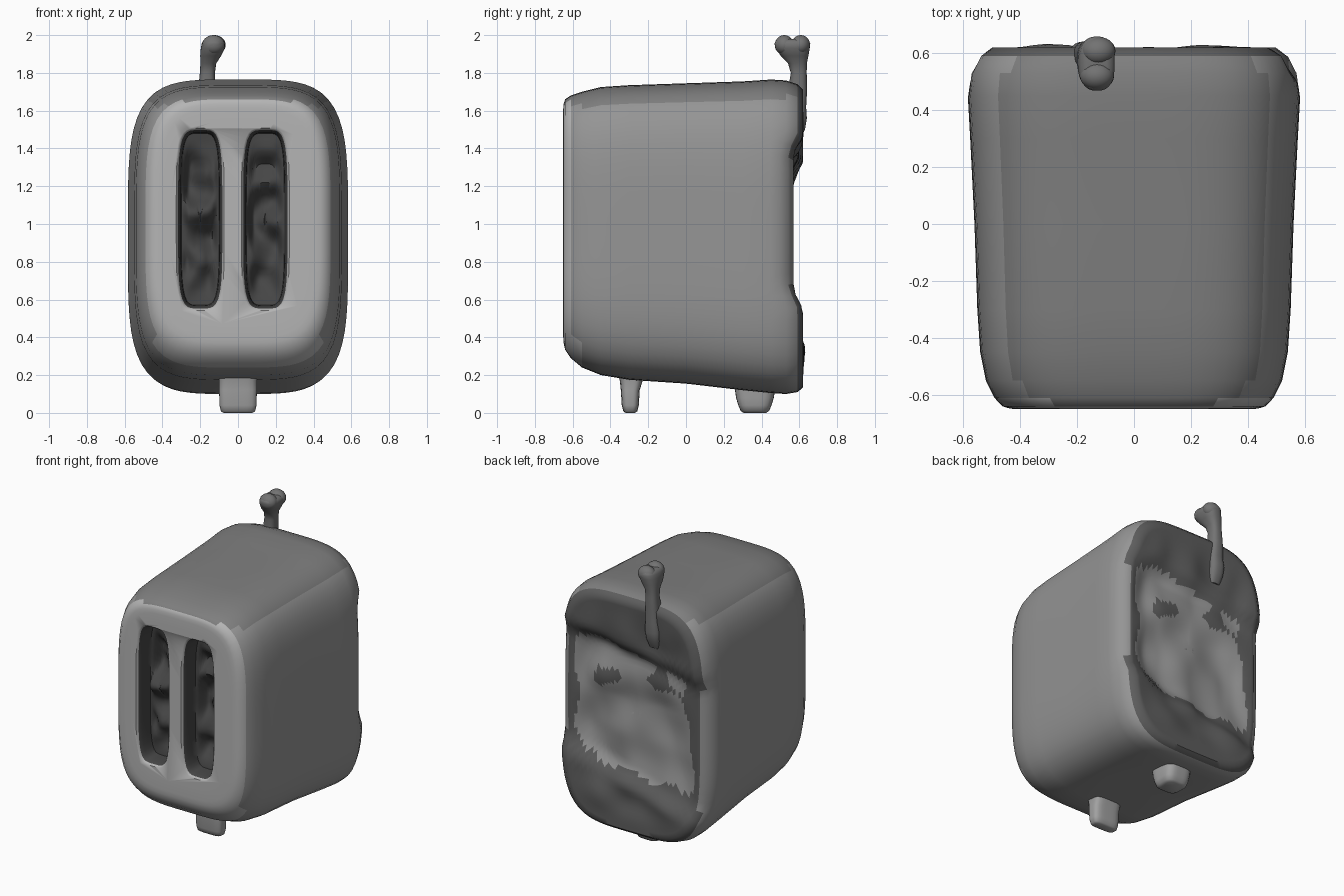
import bpy, bmesh, math
from mathutils import Vector, noise

if "Cube" in bpy.data.objects:
    bpy.data.objects.remove(bpy.data.objects["Cube"])


def oval(cx, cz, rx, rz, power, count):
    """Rounded-box outline in x and z."""
    pts = []
    for i in range(count):
        a = 2 * math.pi * (i + 0.5) / count
        c, s = math.cos(a), math.sin(a)
        r = (abs(c) ** power + abs(s) ** power) ** (-1 / power)
        pts.append((cx + rx * r * c, cz + rz * r * s))
    return pts


def loft(name, rings):
    """Skin a list of equal-sized rings and close both ends."""
    bm = bmesh.new()
    rows = [[bm.verts.new(p) for p in ring] for ring in rings]
    n = len(rows[0])
    for a, b in zip(rows, rows[1:]):
        for i in range(n):
            j = (i + 1) % n
            bm.faces.new((a[i], a[j], b[j], b[i]))
    bm.faces.new(rows[0])
    bm.faces.new(rows[-1])
    bmesh.ops.recalc_face_normals(bm, faces=bm.faces)
    mesh = bpy.data.meshes.new(name)
    bm.to_mesh(mesh)
    bm.free()
    obj = bpy.data.objects.new(name, mesh)
    bpy.context.collection.objects.link(obj)
    return obj


def smooth(obj, angle=45):
    bpy.ops.object.select_all(action='DESELECT')
    bpy.context.view_layer.objects.active = obj
    obj.select_set(True)
    bpy.ops.object.shade_smooth_by_angle(angle=math.radians(angle))


def grey(name, v):
    mat = bpy.data.materials.new(name)
    mat.diffuse_color = (v, v, v, 1)
    mat.use_nodes = True
    mat.node_tree.nodes["Principled BSDF"].inputs["Base Color"].default_value = mat.diffuse_color
    return mat


def step(a, b, t):
    t = min(1, max(0, (t - a) / (b - a)))
    return t * t * (3 - 2 * t)


# Body: sections run front to back as (y, half width, low z, high z)
sections = [(-.65, .36, .47, 1.54), (-.65, .41, .40, 1.61), (-.648, .435, .37, 1.635),
            (-.64, .462, .335, 1.66), (-.61, .49, .29, 1.68),
            (-.55, .52, .24, 1.70), (-.45, .54, .20, 1.725), (-.3, .55, .175, 1.735),
            (0, .56, .155, 1.745), (.3, .575, .12, 1.755), (.45, .583, .105, 1.765),
            (.53, .575, .10, 1.76), (.59, .545, .11, 1.74), (.62, .505, .135, 1.71)]


def back_y(x, z, y, inside):
    """Push the back panel in between its upper and lower lips, with dents."""
    w = step(.4, .62, y)
    hollow = step(.4, .54, z - .26 * x) * (1 - step(1.29, 1.41, z - .15 * x))
    dent = noise.noise(Vector((x * 4, 1.7, z * 4))) * .05 - .01
    return y - w * (.052 * hollow + inside * (.015 * hollow - dent))


rings = []
for y, w, lo, hi in sections:
    outline = oval(0, (lo + hi) / 2, w, (hi - lo) / 2, 4.2, 96)
    rings.append([(x, back_y(x, z, y, 0), z) for x, z in outline])
y, w, lo, hi = sections[-1]
for k in range(1, 24):
    s = 1 - k / 24
    outline = oval(0, (lo + hi) / 2, w * s, (hi - lo) / 2 * s, 4.2, 96)
    rings.append([(x, back_y(x, z, y, step(0, .3, 1 - s)), z) for x, z in outline])
body = loft("toaster_body", rings)

# Bread slots: flared cutters with a lumpy floor
for cx, seed in ((-.2, 3.1), (.145, 8.4)):
    rings = []
    for y, g in ((-.70, .03), (-.65, .012), (-.638, .002), (-.61, -.006), (-.57, -.012)):
        rings.append([(x, y, z) for x, z in oval(cx, 1.025, .115 + g, .47 + g, 4.5, 64)])
    for k in range(0, 14):
        s = 1 - k / 14
        ring = []
        for x, z in oval(cx, 1.025, .1 * s, .455 * s, 4.5, 64):
            lump = noise.noise(Vector((x * 6, seed, z * 7)))
            inner = step(0, .4, 1 - s)
            ring.append((x, -.53 + inner * (.02 + .13 * lump), z))
        rings.append(ring)
    cutter = loft("slot_cutter", rings)
    cutter.hide_render = True
    mod = body.modifiers.new("slot", 'BOOLEAN')
    mod.object = cutter
    mod.solver = 'EXACT'
    bpy.context.view_layer.objects.active = body
    bpy.ops.object.modifier_apply(modifier=mod.name)
    bpy.data.objects.remove(cutter)

# Shades of the body: sides, top, front, back and slots
body.data.materials.clear()
shades = {"sides": .30, "top": .21, "front": .46, "back": .11, "slot": .06}
for name, value in shades.items():
    body.data.materials.append(grey(name + "_grey", value))
for face in body.data.polygons:
    c, n = face.center, face.normal
    in_slot = -.642 < c.y < -.3 and abs(c.x) < .34 and .5 < c.z < 1.55
    if in_slot:
        face.material_index = 4
    elif n.y < -.6:
        face.material_index = 2
    elif c.y > .56 and n.y > .5:
        face.material_index = 3
    elif n.z > .7:
        face.material_index = 1
    else:
        face.material_index = 0
smooth(body, 50)


def column(name, levels, power=2.6):
    """Upright part from levels (z, x, y, half width, half depth)."""
    return loft(name, [[(a, b, z) for a, b in oval(x, y, rx, ry, power, 32)]
                       for z, x, y, rx, ry in levels])


# Feet under the body
front_foot = column("front_foot", [(0, 0, -.295, .075, .025), (.008, 0, -.295, .09, .037),
                                   (.04, 0, -.295, .098, .045), (.12, 0, -.295, .1, .05),
                                   (.17, 0, -.29, .1, .06), (.22, 0, -.29, .11, .075)], 4)
rear_foot = column("rear_foot", [(0, 0, .365, .06, .06), (.01, 0, .365, .08, .075),
                                 (.04, 0, .365, .09, .088), (.08, 0, .365, .095, .1),
                                 (.15, 0, .365, .1, .11)], 4)

# Lever on the back, rising to a forked knob
lever = column("lever", [(1.44, -.17, .57, .04, .03), (1.5, -.17, .585, .05, .045),
                         (1.56, -.17, .592, .055, .048), (1.62, -.165, .59, .05, .046),
                         (1.72, -.165, .592, .045, .05), (1.80, -.162, .597, .04, .042),
                         (1.85, -.157, .59, .042, .05), (1.89, -.145, .575, .055, .073),
                         (1.93, -.133, .565, .064, .09), (1.955, -.13, .563, .062, .095),
                         (1.97, -.13, .563, .054, .088), (1.98, -.13, .563, .035, .07)])
lobes = []
for name, x, y in (("knob_front_lobe", -.13, .52), ("knob_back_lobe", -.125, .607)):
    bpy.ops.mesh.primitive_uv_sphere_add(segments=24, ring_count=14, radius=1, location=(x, y, 1.948))
    lobe = bpy.context.object
    lobe.name = name
    lobe.scale = (.06, .05, .052)
    lobes.append(lobe)

foot_grey, lever_grey = grey("foot_grey", .36), grey("lever_grey", .17)
for part in (front_foot, rear_foot, lever, *lobes):
    part.data.materials.append(foot_grey if "foot" in part.name else lever_grey)
    smooth(part, 60)
